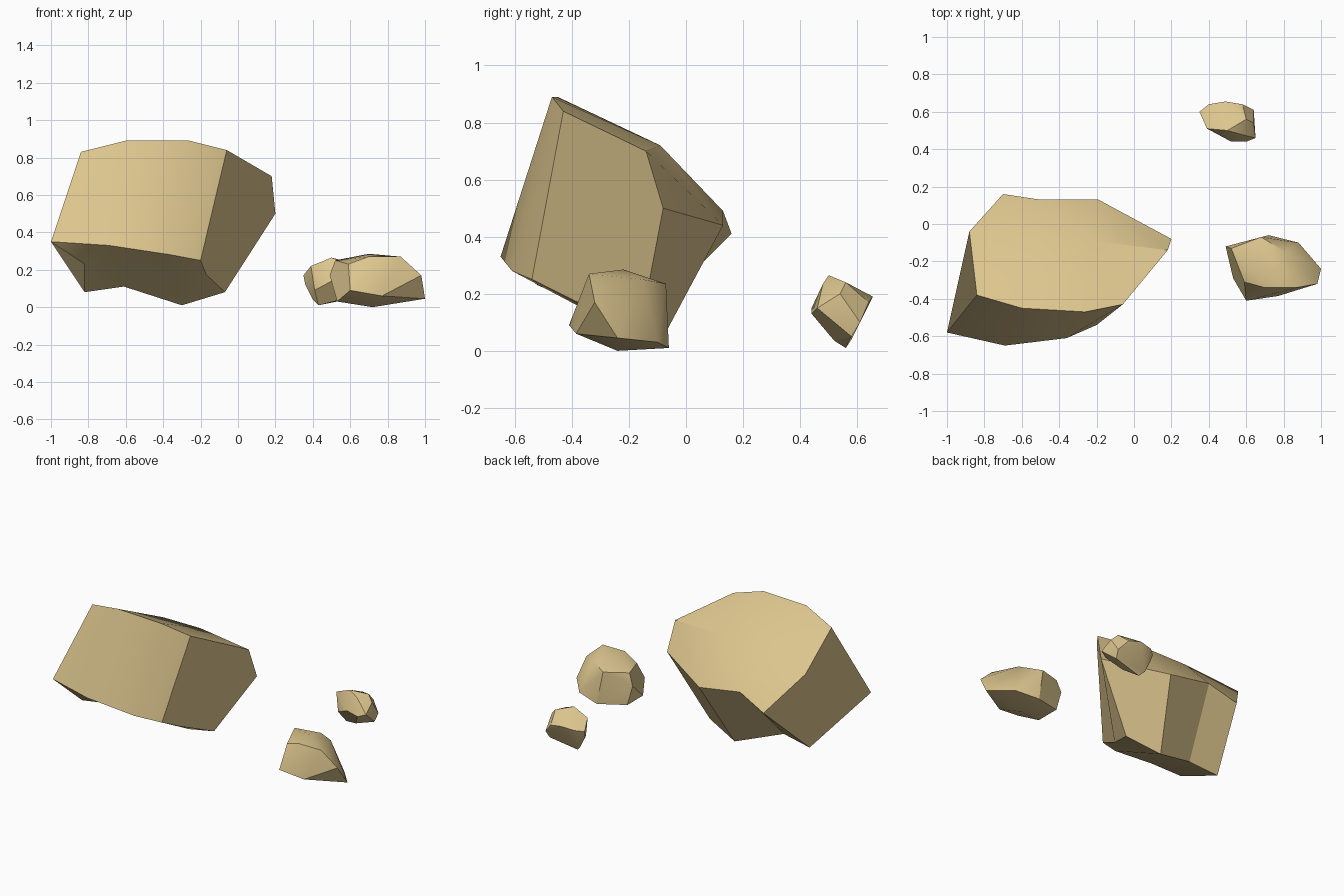
import bpy, bmesh, math

if "Cube" in bpy.data.objects:
    bpy.data.objects.remove(bpy.data.objects["Cube"])

stone = bpy.data.materials.new("tan_stone")
stone.diffuse_color = (0.72, 0.56, 0.27, 1)
stone.use_nodes = True
stone.node_tree.nodes["Principled BSDF"].inputs["Base Color"].default_value = stone.diffuse_color


def make_rock(name, points, faces=None, smooth=30):
    """Rock from corner points: given faces, or a convex hull when none are given."""
    bm = bmesh.new()
    verts = [bm.verts.new(p) for p in points]
    if faces:
        for f in faces:
            bm.faces.new([verts["ABCDEFGHIJKLMNOPQRSTUVW".index(c)] for c in f])
    else:
        bmesh.ops.convex_hull(bm, input=verts)
        bmesh.ops.delete(bm, geom=[v for v in bm.verts if not v.link_faces], context='VERTS')
        # merge nearly flat triangles into larger facets
        bmesh.ops.dissolve_limit(bm, angle_limit=math.radians(8), verts=bm.verts[:], edges=bm.edges[:])
    bmesh.ops.recalc_face_normals(bm, faces=bm.faces[:])
    mesh = bpy.data.meshes.new(name)
    bm.to_mesh(mesh)
    bm.free()
    mesh.materials.append(stone)
    ob = bpy.data.objects.new(name, mesh)
    bpy.context.collection.objects.link(ob)
    bpy.ops.object.select_all(action='DESELECT')
    ob.select_set(True)
    bpy.context.view_layer.objects.active = ob
    bpy.ops.object.shade_smooth_by_angle(angle=math.radians(smooth))
    return ob


# Large tilted boulder
make_rock("large_boulder", [
    (-1, -.58, .35), (-.69, -.65, .33), (-.36, -.61, .28), (-.2, -.54, .25),      # A-D front bottom
    (-.84, -.38, .83), (-.6, -.45, .89), (-.26, -.47, .89), (-.06, -.43, .84),    # E-H front top
    (.18, -.14, .7), (.2, -.08, .5), (-.07, -.16, .08), (-.3, -.1, .01),          # I-L right, base
    (-.88, -.04, .65), (-.7, .16, .41), (-.5, -.09, .72), (-.22, -.09, .72),      # M-P top
    (-.82, -.17, .08), (-.82, -.52, .23), (-.61, -.19, .11),                      # Q-S base left
    (-.19, .13, .44), (-.5, .13, .49), (-.17, -.39, .175),                        # T-V back, base right
], ["ABFE", "BCGF", "CDHG", "DVKJIH",
    "HIPG", "GPOF", "FOME", "IJTP", "PTUO", "OUNM",
    "EMNQRA", "NUSQ", "UTLS", "TJKL",
    "ARB", "RQSB", "SLCB", "LKVC", "VDC"])

# Medium rock on the right
make_rock("medium_rock", [
    (.98, -.32, .17), (1, -.24, .045), (.6, -.41, .09), (.77, -.385, .06),
    (.59, -.31, .23), (.7, -.34, .27), (.87, -.34, .27), (.81, -.15, .25),
    (.7, -.22, .285), (.68, -.07, .235), (.88, -.1, .03), (.72, -.06, .01),
    (.49, -.12, .17), (.53, -.29, .03), (.72, -.24, 0), (.52, -.13, .25), (.53, -.12, .03),
])

# Small rock at the back
make_rock("small_rock", [
    (.35, .6, .17), (.36, .58, .12), (.4, .64, .18), (.49, .655, .19), (.58, .64, .17),
    (.64, .61, .1), (.64, .54, .2), (.65, .46, .15), (.6, .44, .13), (.52, .44, .15),
    (.39, .51, .22), (.5, .5, .265), (.57, .48, .235), (.6, .56, .24),
    (.43, .56, .01), (.53, .52, .035), (.4, .58, .04), (.63, .58, .05), (.41, .5, .09),
])
